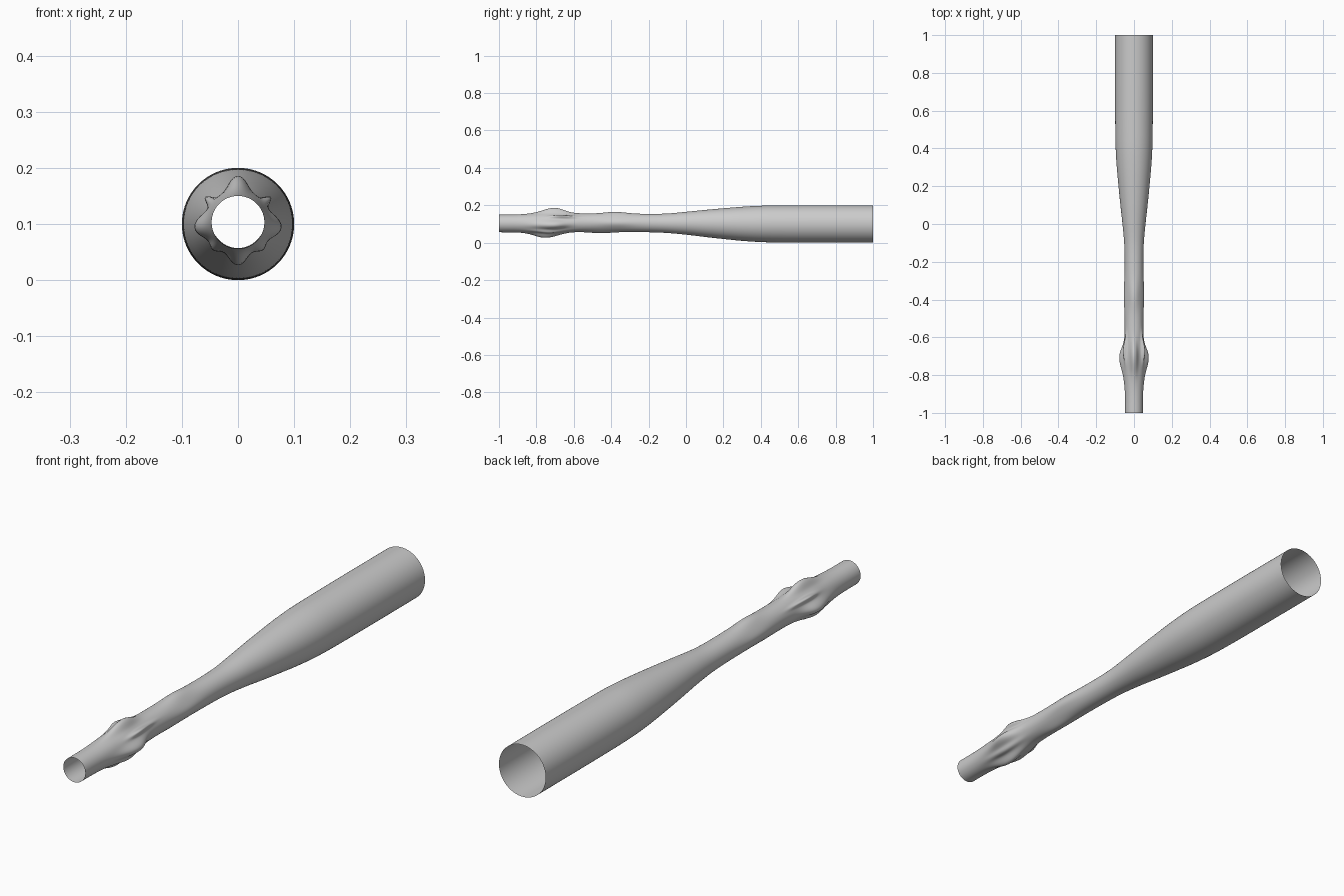
import bpy, bmesh, math

if "Cube" in bpy.data.objects:
    bpy.data.objects.remove(bpy.data.objects["Cube"])

SEG, RINGS = 96, 160

# Body profile along y: (y, radius, axis height)
PROFILE = [(-1, .047, .103), (-.9, .048, .103), (-.8, .053, .103), (-.72, .057, .104),
           (-.6, .050, .107), (-.4, .049, .107), (-.2, .049, .105), (-.1, .052, .104),
           (0, .061, .104), (.1, .072, .103), (.2, .082, .102), (.3, .091, .101),
           (.4, .097, .1005), (.5, .099, .1), (.7, .1, .1), (1, .1, .1)]

# Gripped swellings: (angle, y, angular width, length behind, length ahead, height)
BUMPS = [(90, -.70, 17, .09, .07, .025), (270, -.76, 17, .07, .09, .021),
         (-8, -.70, 20, .09, .06, .022), (188, -.70, 20, .09, .06, .022),
         (36, -.67, 8, .05, .07, .018), (144, -.67, 8, .05, .07, .018),
         (-48, -.73, 12, .08, .08, .010), (228, -.73, 12, .08, .08, .010),
         (90, -.38, 30, .07, .08, .009), (270, -.46, 25, .08, .09, .007),
         (0, -.37, 25, .09, .09, .005), (180, -.37, 25, .09, .09, .005)]


def profile(y, k):
    """Smooth interpolation of a profile column."""
    def slope(i):
        a, b = PROFILE[max(i - 1, 0)], PROFILE[min(i + 1, len(PROFILE) - 1)]
        return (b[k] - a[k]) / (b[0] - a[0])
    i = max(j for j in range(len(PROFILE) - 1) if PROFILE[j][0] <= y + 1e-9)
    p, q = PROFILE[i], PROFILE[i + 1]
    h = q[0] - p[0]
    t = (y - p[0]) / h
    return ((2*t**3 - 3*t**2 + 1) * p[k] + (t**3 - 2*t**2 + t) * h * slope(i)
            + (3*t**2 - 2*t**3) * q[k] + (t**3 - t**2) * h * slope(i + 1))


def swelling(deg, y):
    total = 0
    for ang, yc, width, back, ahead, height in BUMPS:
        d = (deg - ang + 180) % 360 - 180
        length = back if y < yc else ahead
        total += height * math.exp(-(d / width)**2 - ((y - yc) / length)**2)
    return total


# Open tube: rings swept along y
bm = bmesh.new()
rings = []
for j in range(RINGS + 1):
    y = -1 + 2 * j / RINGS
    r, zc = profile(y, 1), profile(y, 2)
    ring = []
    for i in range(SEG):
        a = 2 * math.pi * i / SEG
        rad = r + swelling(math.degrees(a), y)
        ring.append(bm.verts.new((rad * math.cos(a), y, zc + rad * math.sin(a))))
    rings.append(ring)
for lo, hi in zip(rings, rings[1:]):
    for i in range(SEG):
        n = (i + 1) % SEG
        bm.faces.new((lo[i], hi[i], hi[n], lo[n]))
bmesh.ops.recalc_face_normals(bm, faces=bm.faces)
for f in bm.faces:
    f.smooth = True

mesh = bpy.data.meshes.new("handle_tube")
bm.to_mesh(mesh)
bm.free()
bpy.context.collection.objects.link(bpy.data.objects.new("handle_tube", mesh))
